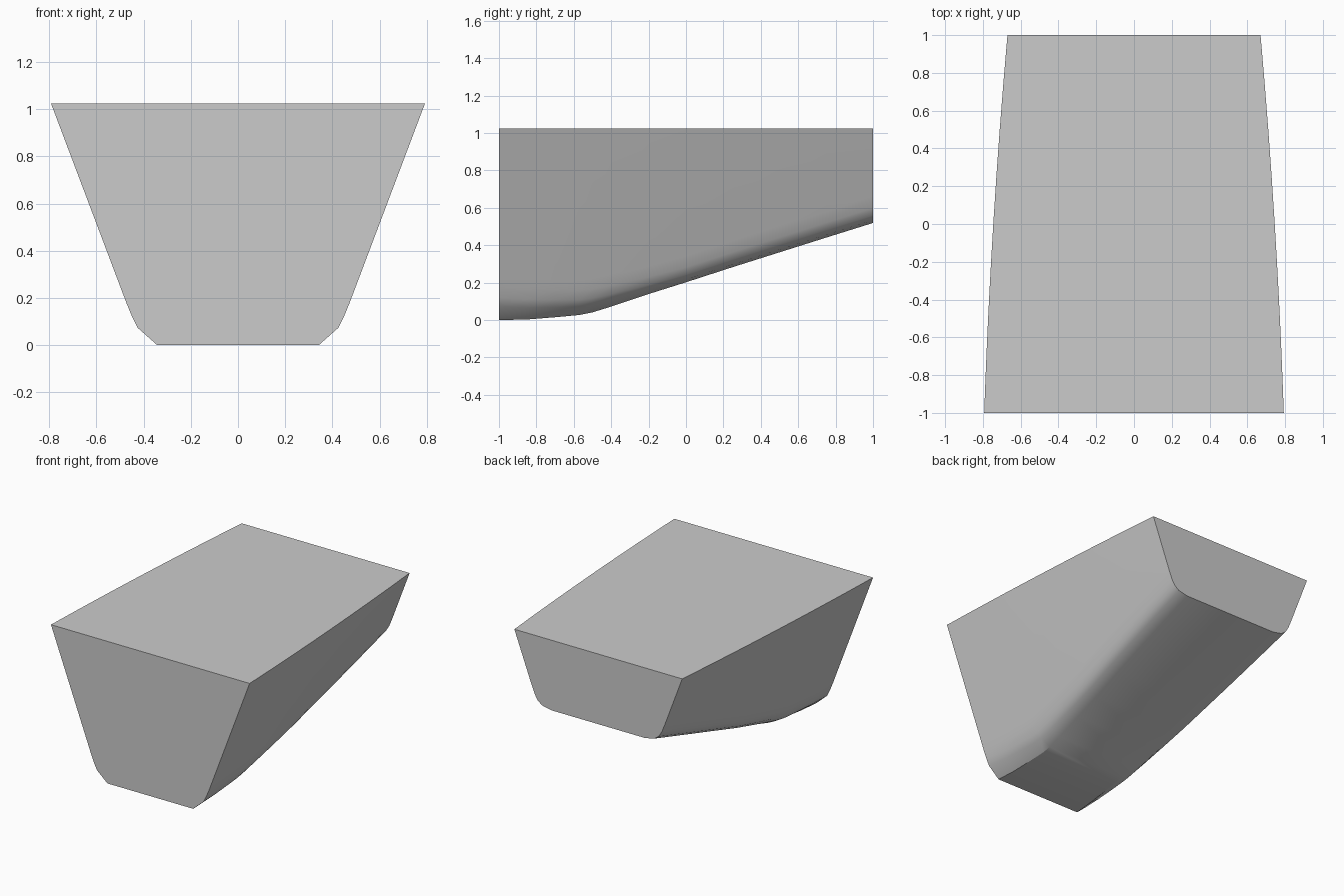
import bpy, bmesh

if "Cube" in bpy.data.objects:
    bpy.data.objects.remove(bpy.data.objects["Cube"])

TOP = 1.025
# Keel line (y, z) from front to back
KEEL = [(-1, 0.0), (-0.85, 0.003), (-0.7, 0.015), (-0.57, 0.027), (-0.5, 0.041),
        (-0.4, 0.072), (-0.2, 0.139), (0, 0.202), (0.25, 0.283), (0.5, 0.362),
        (0.75, 0.441), (1, 0.519)]
# Rounded lower corner (inset from the straight side, height above the keel), front and back
FRONT = [(0.063, 0.0), (0.008, 0.073), (0.002, 0.12), (0.0, 0.18), (0.0, 0.23)]
BACK = [(0.105, 0.0), (0.038, 0.015), (0.012, 0.04), (0.002, 0.08), (0.0, 0.14)]
SLOPE = 0.378


def section(y, keel):
    """Half profile from the keel corner up to the rim."""
    rim = 0.745 - 0.0615 * y - 0.0135 * y * y
    t = min(1, (y + 1) / 0.9)
    pts = []
    for (fi, fh), (bi, bh) in zip(FRONT, BACK):
        z = keel + fh + (bh - fh) * t
        pts.append((rim - SLOPE * (TOP - z) - (fi + (bi - fi) * t), z))
    return pts + [(rim, TOP)]


# Tapered tub lofted through mirrored sections
bm = bmesh.new()
rings = []
for y, keel in KEEL:
    half = section(y, keel)
    loop = [(-x, z) for x, z in reversed(half)] + half
    rings.append([bm.verts.new((x, y, z)) for x, z in loop])
n = len(rings[0])
for a, b in zip(rings, rings[1:]):
    for i in range(n - 1):
        bm.faces.new((a[i], a[i + 1], b[i + 1], b[i]))

# Flat ends and flat top
bm.faces.new(rings[0])
bm.faces.new(rings[-1][::-1])
bm.faces.new([r[0] for r in rings] + [r[-1] for r in reversed(rings)])
bmesh.ops.recalc_face_normals(bm, faces=bm.faces)

mesh = bpy.data.meshes.new("tapered_tub")
bm.to_mesh(mesh)
bm.free()
tub = bpy.data.objects.new("tapered_tub", mesh)
bpy.context.collection.objects.link(tub)
bpy.context.view_layer.objects.active = tub
tub.select_set(True)
bpy.ops.object.shade_smooth_by_angle(angle=0.5)
